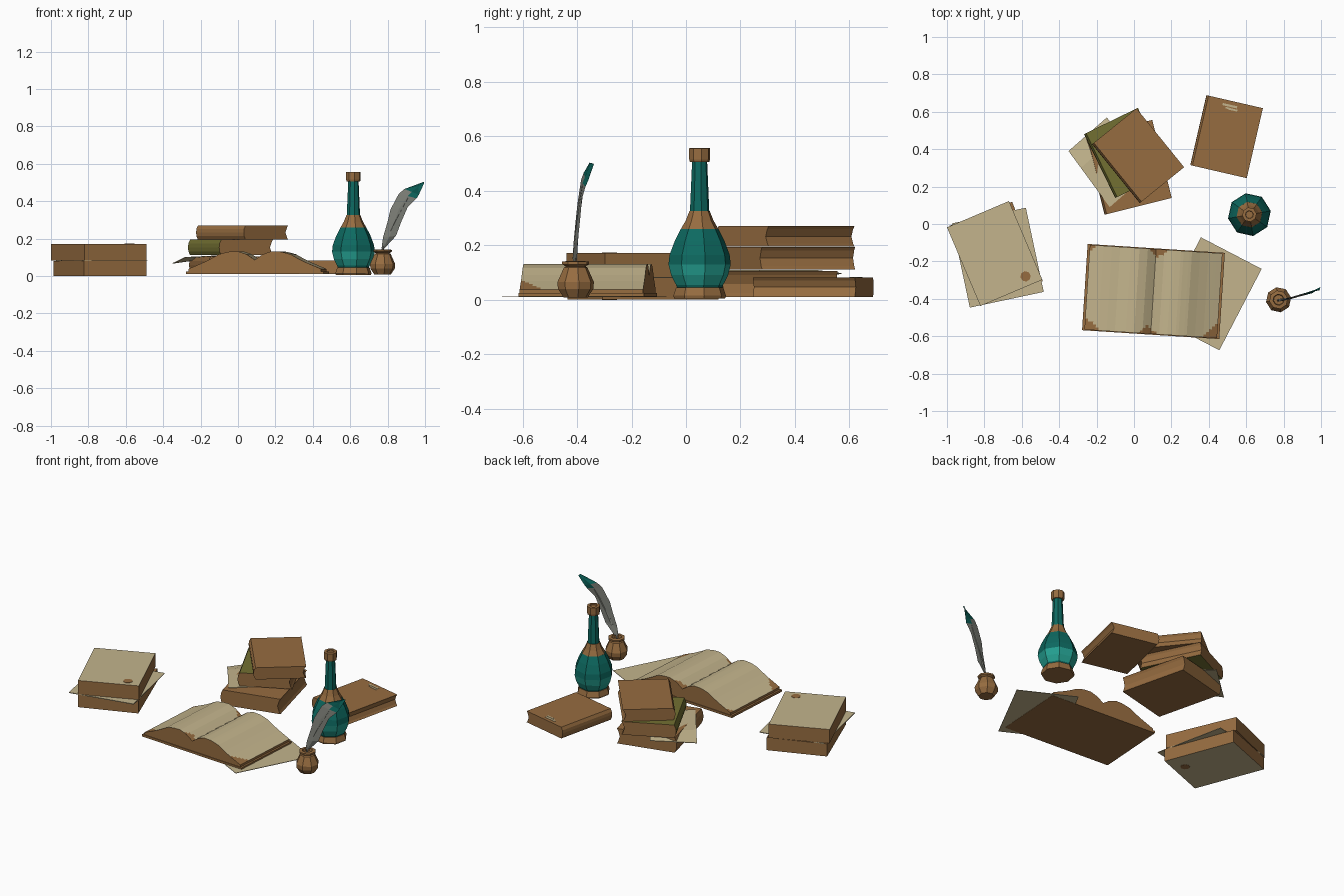
import bpy, bmesh, math
from mathutils import Matrix, Vector

if "Cube" in bpy.data.objects:
    bpy.data.objects.remove(bpy.data.objects["Cube"])


def mat(name, rgb):
    m = bpy.data.materials.new(name)
    m.diffuse_color = (*rgb, 1)
    m.use_nodes = True
    m.node_tree.nodes["Principled BSDF"].inputs["Base Color"].default_value = m.diffuse_color
    return m


BROWN = mat("leather_brown", (0.305, 0.150, 0.051))
CREAM = mat("parchment_cream", (0.546, 0.456, 0.262))
OLIVE = mat("olive_green", (0.171, 0.162, 0.032))
TEAL = mat("dark_teal", (0.004, 0.141, 0.117))
LIGHT = mat("light_teal", (0.018, 0.352, 0.283))
GREY = mat("feather_grey", (0.216, 0.223, 0.195))


def place(x, y, z, deg=0):
    return Matrix.Translation((x, y, z)) @ Matrix.Rotation(math.radians(deg), 4, 'Z')


def loft(name, rings, mats, mw=Matrix(), rule=None):
    """Join closed rings of points with quads and cap both ends.
    rule(centre, normal) picks the material in local space."""
    bm = bmesh.new()
    vs = [[bm.verts.new(p) for p in r] for r in rings]
    n = len(rings[0])
    for a, b in zip(vs, vs[1:]):
        for i in range(n):
            k = (i + 1) % n
            bm.faces.new((a[i], a[k], b[k], b[i]))
    bm.faces.new(vs[0])
    bm.faces.new(vs[-1])
    bmesh.ops.recalc_face_normals(bm, faces=bm.faces)
    bm.normal_update()
    if rule:
        for f in bm.faces:
            f.material_index = rule(f.calc_center_median(), f.normal)
    me = bpy.data.meshes.new(name)
    bm.to_mesh(me)
    bm.free()
    for m in mats:
        me.materials.append(m)
    ob = bpy.data.objects.new(name, me)
    ob.matrix_world = mw
    bpy.context.collection.objects.link(ob)
    return ob


def prism(name, prof, length, mats, mw, rule=None, n=1):
    """Extrude an (x, z) profile along local y."""
    rings = [[(x, length * (j / n - 0.5), z) for x, z in prof] for j in range(n + 1)]
    return loft(name, rings, mats, mw, rule)


def box(name, sx, sy, sz, mats, mw, rule=None):
    h = sx / 2
    return prism(name, [(-h, 0), (h, 0), (h, sz), (-h, sz)], sy, mats, mw, rule)


def book(name, w, l, t, mw, mats=(BROWN,), rule=None):
    """Closed book: rounded spine at -x, hollow fore-edge at +x."""
    h, c = w / 2, t * 0.15
    prof = [(-h + .012, 0), (h, 0), (h - .008, c), (h - .018, t / 2), (h - .008, t - c),
            (h, t), (-h + .012, t), (-h + .002, t * .75), (-h, t / 2), (-h + .002, t * .25)]
    return prism(name, prof, l, mats, mw, rule)


def turned(name, prof, mats, mw, rule=None, sides=8, off=10):
    rings = []
    for r, z in prof:
        rings.append([(r * math.cos(math.radians(off) + math.tau * i / sides),
                       r * math.sin(math.radians(off) + math.tau * i / sides), z)
                      for i in range(sides)])
    return loft(name, rings, mats, mw, rule)


# Left bundle: two tied blocks with a loose sheet between them
box("bundle_lower", .36, .455, .08, [BROWN, CREAM], place(-.738, -.158, 0, 21),
    lambda c, n: int(n.z < -.5))
box("bundle_sheet", .404, .46, .004, [CREAM], place(-.728, -.18, .08, 12))
box("bundle_upper", .36, .457, .088, [BROWN, CREAM], place(-.745, -.158, .084, 23),
    lambda c, n: int(n.z > .5))
spot = [(.028, 0), (.028, .002)]
turned("bundle_seal_top", spot, [BROWN], place(-.58, -.28, .172))
turned("bundle_seal_bottom", spot, [BROWN], place(-.62, -.28, -.001))

# Pile of three closed books with a drooping sheet
book("pile_book_bottom", .37, .43, .095, place(-.03, .303, .01, 14))
book("pile_book_middle", .32, .38, .083, place(-.04, .38, .111, 26), (BROWN, OLIVE),
     lambda c, n: int(abs(n.z) > .9 or n.x < -.3))
book("pile_book_top", .305, .405, .075, place(.022, .365, .195, 39))
A, B, C, D = (Vector(p) for p in ((-.35, .39), (-.145, .57), (-.13, .09), (.075, .27)))
rows = []
for t, za, zb in ((0, .066, .095), (.3, .098, .106), (1, .106, .106)):
    p, q = A.lerp(C, t), B.lerp(D, t)
    rows.append([(p.x, p.y, za), (q.x, q.y, zb), (q.x, q.y, zb + .003), (p.x, p.y, za + .003)])
loft("pile_sheet", rows, [CREAM])

# Single closed book with worn flecks on the cover
single = place(.495, .467, .01, -13)
book("single_book", .31, .384, .072, single)
for i, (x, y, w, d) in enumerate(((-.02, .165, .08, .012), (.0, .148, .05, .01), (-.03, .15, .02, .008))):
    box("cover_fleck_%d" % i, w, d, .0015, [CREAM], single @ Matrix.Translation((x, y, .072)))

# Open book: cover board and arched pages with worn corners
spread = place(.104, -.361, .01, -3.7)
box("open_book_cover", .735, .462, .014, [BROWN], spread)
half = [(0, .076), (.02, .09), (.045, .107), (.09, .122), (.14, .12), (.19, .107),
        (.235, .082), (.28, .06), (.32, .043), (.355, .028)]


def height(x):
    for (x0, z0), (x1, z1) in zip(half, half[1:]):
        if abs(x) <= x1 + 1e-6:
            return z0 + (z1 - z0) * (abs(x) - x0) / (x1 - x0)


N = 48
arch = [(-.355 + .71 * i / N, height(-.355 + .71 * i / N)) for i in range(N + 1)]
WORN = ((-.355, -.227, .075), (-.355, .227, .035), (-.02, -.227, .05), (.355, -.227, .085), (.01, .227, .05))


def page_rule(c, n):
    if n.z < .3:
        return 0
    return 0 if any(abs(c.x - x) + abs(c.y - y) < r for x, y, r in WORN) else 1


prism("open_book_pages", [(.355, .013), (-.355, .013)] + arch, .454,
      [BROWN, CREAM], spread, page_rule, 30)
box("loose_sheet", .366, .49, .003, [CREAM], place(.407, -.373, .011, -27.5))

# Bottle: base, body with lighter lower glass, collar, neck, stopper
bottle = place(.617, .05, 0)
turned("bottle_base", [(.095, .005), (.098, .015), (.088, .045)], [BROWN], bottle)
turned("bottle_body", [(.084, .045), (.088, .055), (.106, .09), (.116, .13), (.112, .165), (.093, .215), (.07, .26)],
       [TEAL, LIGHT], bottle, lambda c, n: int(.052 < c.z < .13))
turned("bottle_collar", [(.071, .258), (.052, .29), (.038, .325)], [BROWN], bottle)
turned("bottle_neck", [(.036, .325), (.028, .508)], [TEAL], bottle)
turned("bottle_stopper", [(.036, .505), (.039, .515), (.039, .556), (.022, .557), (.02, .55)],
       [BROWN], bottle)

# Inkwell
turned("inkwell", [(.045, .008), (.066, .04), (.068, .065), (.044, .118), (.036, .122),
                   (.05, .13), (.05, .14), (.03, .142), (.027, .125)],
       [BROWN], place(.773, -.405, 0))

# Quill: curved flat vane with a teal tip, plus a thin shaft at the bottom
left = [(.768, .15), (.775, .205), (.80, .29), (.815, .355), (.86, .44), (.89, .465), (.992, .503)]
right = [(.785, .15), (.845, .215), (.873, .29), (.908, .37), (.955, .415), (.967, .435), (.996, .498)]
yc = [-.408, -.405, -.397, -.390, -.377, -.368, -.346]
rows = []
for (a, b), (c, d), y in zip(left, right, yc):
    m = ((a + c) / 2, (b + d) / 2)
    rows.append([(a, y - .008, b), (m[0], y - .003, m[1]), (c, y + .008, d), (m[0], y + .003, m[1])])
loft("quill_vane", rows, [GREY, TEAL], rule=lambda c, n: int(c.x > .905 and c.z > .43))
loft("quill_shaft", [[(x + r, y, z), (x, y + r, z), (x - r, y, z), (x, y - r, z)]
                     for x, y, z, r in ((.765, -.41, .10, .005), (.778, -.407, .16, .007),
                                        (.84, -.396, .29, .005), (.91, -.377, .42, .003))], [GREY])
